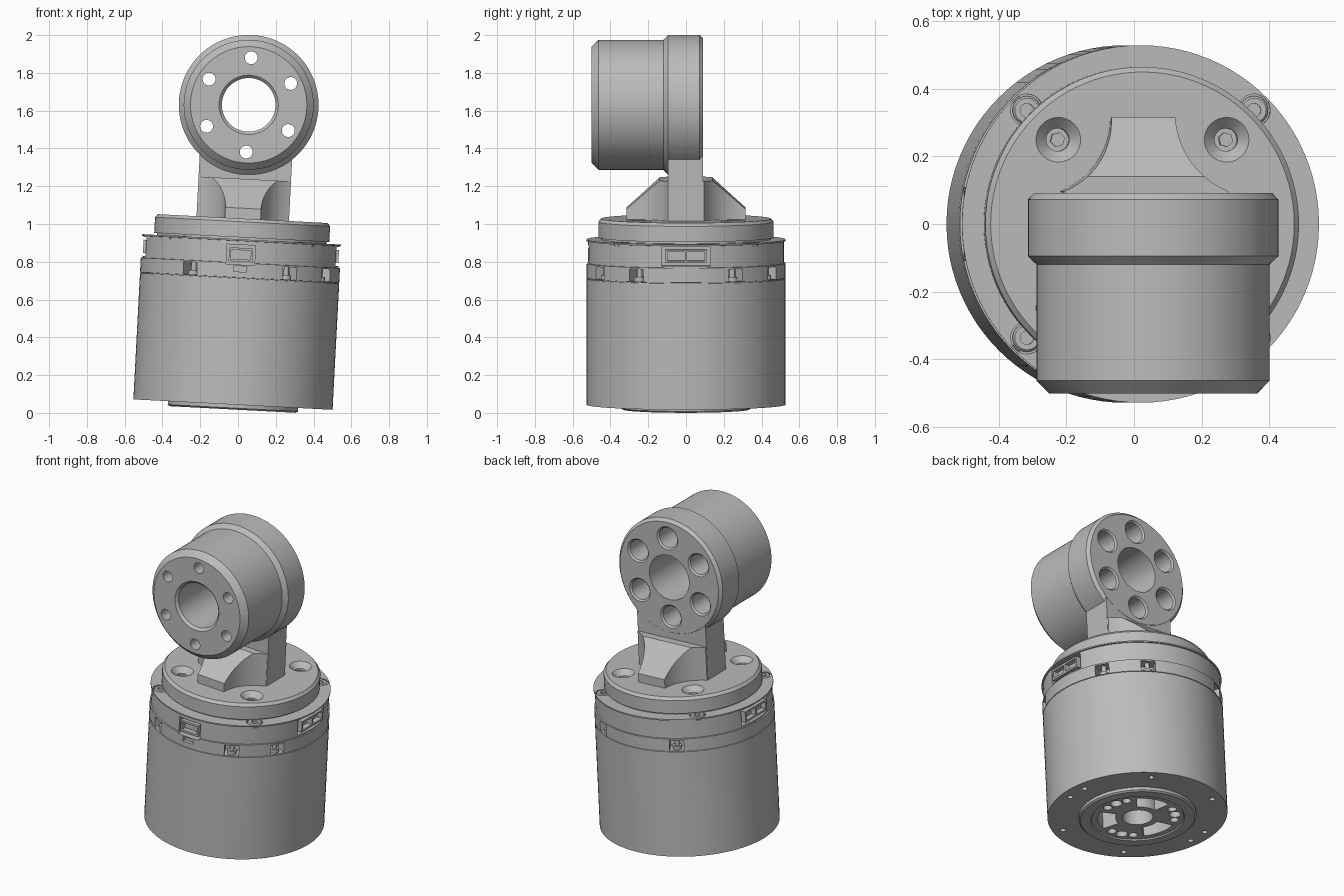
import bpy, bmesh, math
from mathutils import Matrix, Vector

if "Cube" in bpy.data.objects:
    bpy.data.objects.remove(bpy.data.objects["Cube"])

T, R = Matrix.Translation, Matrix.Rotation
rad = math.radians

# The whole unit leans three degrees toward +x
LEAN = T((-0.028, 0, 0.018)) @ R(rad(3), 4, 'Y')

grey = bpy.data.materials.new("grey_metal")
grey.diffuse_color = (0.5, 0.5, 0.5, 1)
grey.use_nodes = True
grey.node_tree.nodes["Principled BSDF"].inputs["Base Color"].default_value = grey.diffuse_color


def at(azimuth, radius, z):
    """Frame on a circle around the z axis, with local x pointing outward."""
    return R(rad(azimuth), 4, 'Z') @ T((radius, 0, z))


def lathe(bm, profile, mat=Matrix(), seg=96):
    """Spin a closed (radius, height) outline around z."""
    rings = []
    for r, z in profile:
        if r < 1e-6:
            rings.append([bm.verts.new(mat @ Vector((0, 0, z)))] * seg)
        else:
            rings.append([bm.verts.new(mat @ Vector((r * math.cos(2 * math.pi * i / seg),
                          r * math.sin(2 * math.pi * i / seg), z))) for i in range(seg)])
    for a, b in zip(rings, rings[1:] + rings[:1]):
        for i in range(seg):
            j = (i + 1) % seg
            vs = list(dict.fromkeys((a[i], a[j], b[j], b[i])))
            if len(vs) > 2:
                bm.faces.new(vs)


def rod(bm, r, z0, z1, mat=Matrix(), seg=24):
    lathe(bm, [(0, z0), (r, z0), (r, z1), (0, z1)], mat, seg)


def box(bm, size, mat=Matrix()):
    bmesh.ops.create_cube(bm, size=1, matrix=mat @ Matrix.Diagonal((*size, 1)))


def make(name, bm):
    bmesh.ops.recalc_face_normals(bm, faces=bm.faces)
    me = bpy.data.meshes.new(name)
    bm.to_mesh(me)
    bm.free()
    me.materials.append(grey)
    ob = bpy.data.objects.new(name, me)
    bpy.context.collection.objects.link(ob)
    return ob


def combine(ob, bm, operation='DIFFERENCE'):
    """Boolean the helper mesh into the part and discard the helper."""
    tool = make("helper", bm)
    mod = ob.modifiers.new("bool", 'BOOLEAN')
    mod.operation, mod.object, mod.solver = operation, tool, 'EXACT'
    dg = bpy.context.evaluated_depsgraph_get()
    me = bpy.data.meshes.new_from_object(ob.evaluated_get(dg))
    ob.modifiers.clear()
    ob.data = me
    bpy.data.objects.remove(tool)


# Motor housing with bottom boss, seam and top ring
bm = bmesh.new()
lathe(bm, [(0, 0.008), (0.27, 0.008), (0.275, 0), (0.335, 0), (0.345, 0.008), (0.345, 0.026),
           (0.528, 0.026), (0.528, 0.695), (0.524, 0.696), (0.524, 0.699), (0.528, 0.70),
           (0.528, 0.777), (0.52, 0.778), (0.52, 0.893), (0.528, 0.894), (0.528, 0.902),
           (0, 0.902)])
housing = make("motor_housing", bm)

SLOTS = (-120, -60, -30, 30, 60, 120)
PORTS = ((-90, 0.15, 0.105, 0.82), (0, 0.26, 0.10, 0.838), (180, 0.26, 0.10, 0.838))
SCREWS = (45, 135, 225, 315)

# Side slots, port recesses and screw recesses
bm = bmesh.new()
for a in SLOTS:
    box(bm, (0.16, 0.085, 0.066), at(a, 0.53, 0.735))
for a, w, h, z in PORTS:
    box(bm, (0.14, w, h), at(a, 0.54, z))
box(bm, (0.06, 0.07, 0.03), at(-90, 0.535, 0.745))
for a in SCREWS:
    rod(bm, 0.048, 0.885, 0.95, at(a, 0.475, 0))
# Holes in the underside
for a in (-8, 8, 60, 120, 172, 188, 240, 300):
    rod(bm, 0.017, -0.1, 0.12, at(a, 0.465, 0), 16)
rod(bm, 0.09, -0.1, 0.3, seg=40)
for i in range(3):
    c = 75 + 120 * i
    for a, r in ((c + 42, 0.026), (c + 60, 0.034), (c + 78, 0.026)):
        rod(bm, r, -0.1, 0.12, at(a, 0.22, 0), 20)
# Curved windows in the underside
for i in range(3):
    c = 75 + 120 * i
    arc = [c - 26 + 52 * k / 8 for k in range(9)]
    pts = [(0.235, a) for a in arc] + [(0.13, a) for a in reversed(arc)]
    loops = [[bm.verts.new((r * math.cos(rad(a)), r * math.sin(rad(a)), z)) for r, a in pts]
             for z in (-0.1, 0.25)]
    n = len(pts)
    for k in range(n):
        bm.faces.new((loops[0][k], loops[0][(k + 1) % n], loops[1][(k + 1) % n], loops[1][k]))
    bm.faces.new(loops[0])
    bm.faces.new(loops[1])
combine(housing, bm)

# Small screws seen inside the side slots
bm = bmesh.new()
for a in SLOTS:
    rod(bm, 0.014, 0.70, 0.77, at(a, 0.49, 0), 16)
    rod(bm, 0.027, 0.70, 0.725, at(a, 0.49, 0), 16)
make("slot_screws", bm)

# Sockets within the port recesses
for i, (a, w, h, z) in enumerate(PORTS):
    bm = bmesh.new()
    box(bm, (0.06, w * 0.84, h * 0.7), at(a, 0.488, z))
    port = make("port_%d" % i, bm)
    bm = bmesh.new()
    n = 1 if i == 0 else 2
    for k in range(n):
        off = T((0, (k - (n - 1) / 2) * w * 0.4, 0))
        box(bm, (0.05, w * 0.7 / n, h * 0.46), at(a, 0.51, z) @ off)
    combine(port, bm)

# Cover screws on the ledge, with hex sockets
bm = bmesh.new()
for a in SCREWS:
    m = at(a, 0.475, 0)
    lathe(bm, [(0, 0.88), (0.042, 0.88), (0.042, 0.898), (0.036, 0.904), (0.02, 0.904),
               (0.02, 0.892), (0, 0.892)], m, 24)
make("cover_screws", bm)

# Output flange with four countersunk holes
bm = bmesh.new()
lathe(bm, [(0, 0.895), (0.45, 0.895), (0.45, 0.912), (0.464, 0.912), (0.464, 0.995),
           (0.449, 1.012), (0, 1.012)])
flange = make("output_flange", bm)
bm = bmesh.new()
for a in SCREWS:
    lathe(bm, [(0, 0.94), (0.034, 0.94), (0.034, 0.98), (0.066, 1.012), (0.066, 1.05), (0, 1.05)],
          at(a, 0.352, 0), 32)
combine(flange, bm)
bm = bmesh.new()
for a in SCREWS:
    rod(bm, 0.022, 0.935, 0.975, at(a, 0.352, 0), 6)
make("flange_bolts", bm)

# Gussets: flat-topped in the middle, sloping and narrowing to both ends
bm = bmesh.new()
half = [0.085 + 0.23 * k / 20 for k in range(21)] + [0.14]
rows = []
for y in sorted([-v for v in half] + half):
    d = abs(y)
    w = min(0.243, 0.33 - math.sqrt(max(0, 0.235 ** 2 - (0.315 - d) ** 2)))
    h = 1.222 - max(0, d - 0.14) / 0.175 * 0.155
    rows.append([bm.verts.new((sx * w, y, z)) for sx, z in
                 ((-1, 1.0), (1, 1.0), (1, h), (-1, h))])
for a, b in zip(rows, rows[1:]):
    for k in range(4):
        bm.faces.new((a[k], a[(k + 1) % 4], b[(k + 1) % 4], b[k]))
bm.faces.new(rows[0])
bm.faces.new(rows[-1])
make("neck_gussets", bm)

# Joint head: stepped tube lying along y, fused with the neck plate
HEAD = T((0, 0, 1.615)) @ R(rad(-90), 4, 'X')
bm = bmesh.new()
lathe(bm, [(0, -0.5), (0.308, -0.5), (0.344, -0.463), (0.344, -0.12), (0.37, -0.095),
           (0.37, 0.072), (0.352, 0.091), (0, 0.091)], HEAD)
head = make("joint_head", bm)
bm = bmesh.new()
box(bm, (0.49, 0.184, 0.4), T((0, -0.002, 1.2)))
combine(head, bm, 'UNION')

# Central bore and six counterbored bolt holes
bm = bmesh.new()
lathe(bm, [(0, -0.6), (0.157, -0.6), (0.157, -0.5), (0.142, -0.485), (0.142, 0.2), (0, 0.2)],
      HEAD, 64)
for i in range(6):
    a = rad(90 + 60 * i)
    m = HEAD @ T((0.25 * math.cos(a), 0.25 * math.sin(a), 0))
    lathe(bm, [(0, -0.6), (0.034, -0.6), (0.034, -0.4), (0.064, -0.4), (0.064, 0.081),
               (0.074, 0.091), (0.074, 0.2), (0, 0.2)], m, 32)
combine(head, bm)

# Shade, then lean everything together
for ob in bpy.context.scene.objects:
    ob.matrix_world = LEAN
    ob.select_set(True)
    bpy.context.view_layer.objects.active = ob
bpy.ops.object.shade_smooth_by_angle(angle=rad(25))
